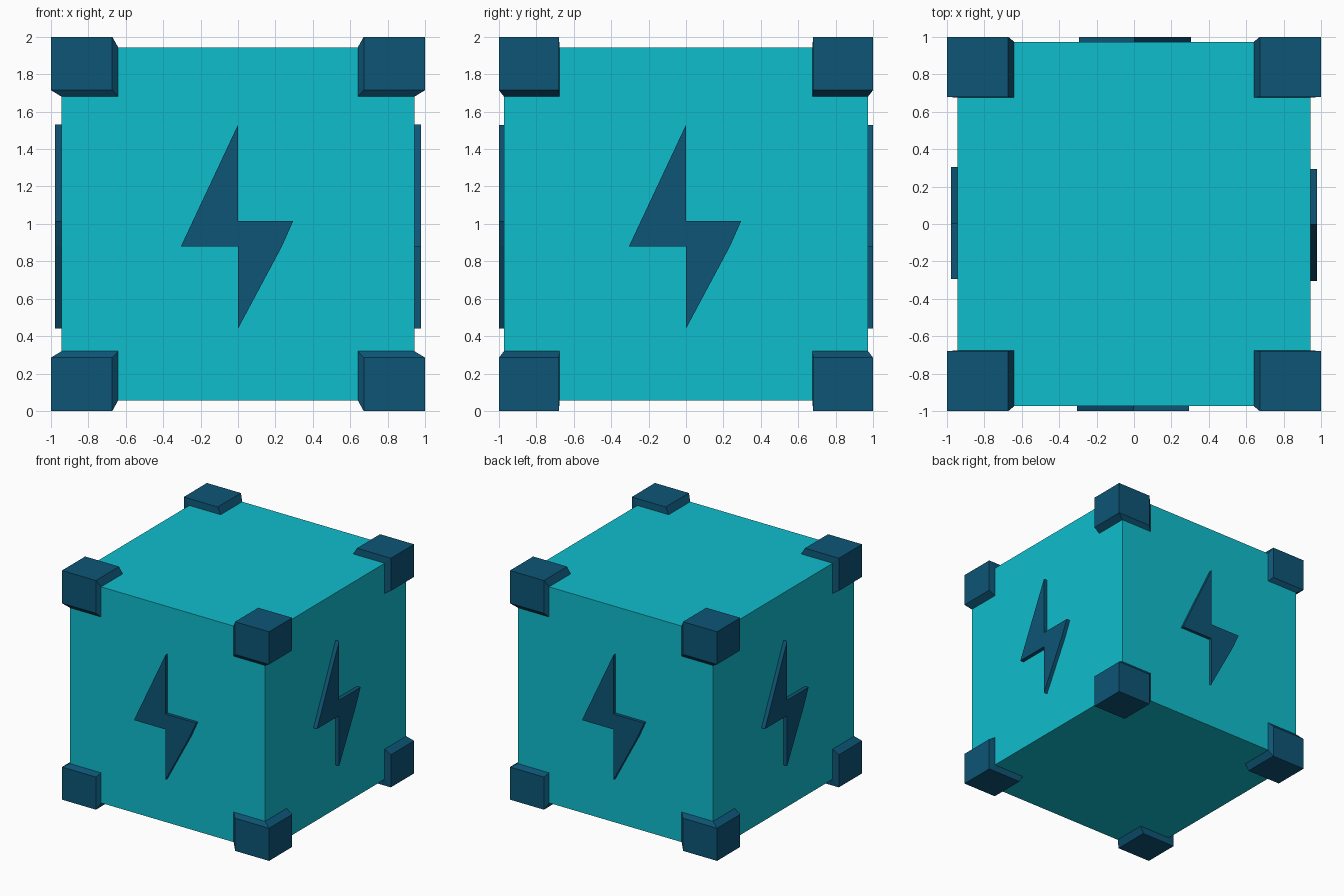
import bpy, bmesh
from math import pi
from itertools import product
from mathutils import Matrix

if "Cube" in bpy.data.objects:
    bpy.data.objects.remove(bpy.data.objects["Cube"])


def material(name, color):
    m = bpy.data.materials.new(name)
    m.diffuse_color = color
    m.use_nodes = True
    m.node_tree.nodes["Principled BSDF"].inputs["Base Color"].default_value = m.diffuse_color
    return m


CYAN = material("cyan", (0.005, 0.51, 0.61, 1))
NAVY = material("navy", (0.004, 0.09, 0.18, 1))


def finish(bm, name, mat):
    bmesh.ops.recalc_face_normals(bm, faces=bm.faces[:])
    mesh = bpy.data.meshes.new(name)
    bm.to_mesh(mesh)
    bm.free()
    mesh.materials.append(mat)
    obj = bpy.data.objects.new(name, mesh)
    bpy.context.collection.objects.link(obj)
    return obj


# Main crate body
bm = bmesh.new()
bmesh.ops.create_cube(bm, size=2)
bmesh.ops.scale(bm, vec=(0.943, 0.973, 0.943), verts=bm.verts[:])
bmesh.ops.translate(bm, vec=(0, 0, 1.0), verts=bm.verts[:])
finish(bm, "crate_body", CYAN)

# Corner guards: outer box flaring into a wider box flush with the body
OUTER = ((0.672, 1.0), (0.68, 1.0), (0.715, 1.0))
INNER = ((0.64, 0.943), (0.675, 0.973), (0.68, 0.943))
for sx, sy, sz in product((-1, 1), repeat=3):
    bm = bmesh.new()
    for box in (OUTER, INNER):
        for x, y, z in product(*box):
            bm.verts.new((sx * x, sy * y, 1 + sz * z))
    hull = bmesh.ops.convex_hull(bm, input=bm.verts[:])
    loose = [v for v in bm.verts if not v.link_faces]
    bmesh.ops.delete(bm, geom=loose, context='VERTS')
    bmesh.ops.dissolve_limit(bm, angle_limit=0.01, verts=bm.verts[:], edges=bm.edges[:])
    name = "corner_guard_%s_%s_%s" % ("top" if sz > 0 else "bottom",
                                      "back" if sy > 0 else "front",
                                      "right" if sx > 0 else "left")
    finish(bm, name, NAVY)

# Raised lightning bolt on each of the four sides
BOLT = [(0, 1.53), (-0.305, 0.88), (0, 0.88), (0, 0.44),
        (0.235, 0.88), (0.295, 1.015), (0, 1.015)]
for i, side in enumerate(("front", "right", "back", "left")):
    face_y = 0.977 if i % 2 else 1.0
    bm = bmesh.new()
    face = bm.faces.new([bm.verts.new((x, -face_y, z)) for x, z in BOLT])
    ext = bmesh.ops.extrude_face_region(bm, geom=[face], use_keep_orig=True)
    verts = [g for g in ext["geom"] if isinstance(g, bmesh.types.BMVert)]
    bmesh.ops.translate(bm, vec=(0, 0.05, 0), verts=verts)
    bmesh.ops.rotate(bm, cent=(0, 0, 0), verts=bm.verts[:],
                     matrix=Matrix.Rotation(i * pi / 2, 3, 'Z'))
    finish(bm, "bolt_" + side, NAVY)
